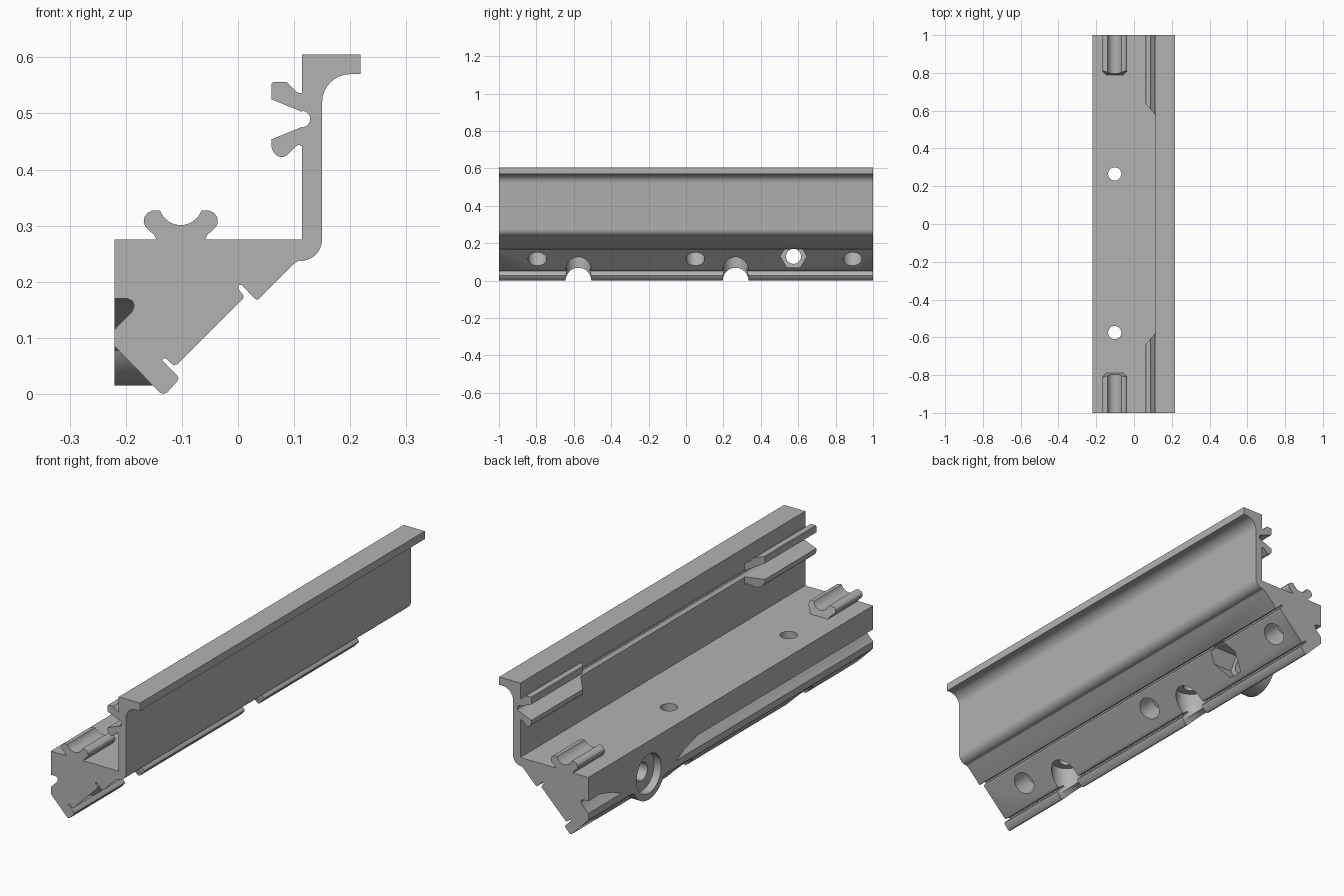
import bpy, bmesh
from math import sin, cos, pi, radians, sqrt
from mathutils import Matrix, Vector

if "Cube" in bpy.data.objects:
    bpy.data.objects.remove(bpy.data.objects["Cube"], do_unlink=True)

grey = bpy.data.materials.new("plain grey")
grey.use_nodes = True
grey.diffuse_color = (0.45, 0.45, 0.45, 1)
grey.node_tree.nodes["Principled BSDF"].inputs["Base Color"].default_value = grey.diffuse_color


def arc(cx, cy, r, a0, a1, n=8):
    return [(cx + r * cos(radians(a0 + (a1 - a0) * i / n)),
             cy + r * sin(radians(a0 + (a1 - a0) * i / n))) for i in range(n + 1)]


def circle(cx, cy, r, n=32):
    return arc(cx, cy, r, 0, 360, n)[:-1]


def prism(name, pts, start, end, axis="Y", matrix=None):
    """Extrude a closed outline along an axis; start and end may depend on (u, v)."""
    place = {"X": lambda u, v, t: (t, u, v),
             "Y": lambda u, v, t: (u, t, v),
             "Z": lambda u, v, t: (u, v, t)}[axis]
    at = lambda f, u, v: f(u, v) if callable(f) else f
    bm = bmesh.new()
    a = [bm.verts.new(place(u, v, at(start, u, v))) for u, v in pts]
    b = [bm.verts.new(place(u, v, at(end, u, v))) for u, v in pts]
    bm.faces.new(a)
    bm.faces.new(b[::-1])
    n = len(pts)
    for i in range(n):
        j = (i + 1) % n
        bm.faces.new((a[j], a[i], b[i], b[j]))
    bmesh.ops.recalc_face_normals(bm, faces=bm.faces)
    if matrix:
        bm.transform(matrix)
    mesh = bpy.data.meshes.new(name)
    bm.to_mesh(mesh)
    bm.free()
    mesh.materials.append(grey)
    obj = bpy.data.objects.new(name, mesh)
    bpy.context.collection.objects.link(obj)
    return obj


def activate(obj):
    bpy.ops.object.select_all(action="DESELECT")
    obj.select_set(True)
    bpy.context.view_layer.objects.active = obj


def combine(target, other, operation):
    mod = target.modifiers.new("shape", "BOOLEAN")
    mod.operation, mod.object, mod.solver = operation, other, "EXACT"
    activate(target)
    bpy.ops.object.modifier_apply(modifier=mod.name)
    bpy.data.objects.remove(other, do_unlink=True)


# Main rail: constant section along the whole length
section = [(-.22, .275), (-.22, .17), (-.197, .17), (-.188, .166), (-.185, .158),
           (-.188, .148), (-.22, .115), (-.22, .085),
           # foot with its slot
           (-.14, .003), (-.133, 0), (-.126, .003), (-.108, .023), (-.106, .028),
           (-.108, .033), (-.13, .055), (-.135, .059), (-.133, .064), (-.128, .063),
           (-.115, .051), (-.108, .053),
           # sloping underside with its slot
           (.009, .17), (.01, .175), (.001, .187), (.001, .194), (.007, .194),
           (.03, .17), (.034, .168), (.038, .17), (.1, .232)]
section += arc(.111, .276, .039, -95, 0)
# flange web and top lip
section += arc(.2, .52, .05, 180, 90)
section += [(.218, .57), (.218, .605), (.114, .605)]
section += [(.114, .506), (.124, .501), (.128, .495), (.128, .485),
            (.124, .479), (.114, .474), (.114, .275)]
rail = prism("rail", section, -1, 1)

# Round boss with flared shoulders, closing the side groove
BY, BZ = .575, .13
shoulder = [(-.35, .172), (-.25, .142), (-.19, .115), (-.14, .09)]
boss_outline = [(BY + u, v) for u, v in shoulder]
boss_outline += arc(BY, BZ, .115, 207, 333, 24)
boss_outline += [(BY - u, v) for u, v in shoulder[::-1]]
boss_outline += [(BY + .35, .19), (BY - .35, .19)]
combine(rail, prism("boss", boss_outline, -.22, -.135, "X"), "UNION")

# Cross bolt: round recess, through hole and hexagonal pocket
for outline, x0, x1 in ((circle(BY, BZ, .087, 40), -.3, -.185),
                        (circle(BY, BZ, .04), -.3, .2),
                        (circle(BY, BZ, .07, 6), -.125, .008)):
    combine(rail, prism("bolt_cut", outline, x0, x1, "X"), "DIFFERENCE")

# Vertical screw holes with wide bores from below
for y in (-.575, .265):
    combine(rail, prism("screw_cut", circle(-.102, y, .035), -.1, .4, "Z"), "DIFFERENCE")
    combine(rail, prism("bore_cut", circle(-.102, y, .067), -.1, .15, "Z"), "DIFFERENCE")
    combine(rail, prism("side_cut", circle(y, 0, .069), -.26, -.1, "X"), "DIFFERENCE")

# Blind holes square to the sloping underside
for y in (-.795, .05, .89):
    turn = Matrix.Translation((-.045, y, .115)) @ Matrix.Rotation(radians(45), 4, "Y")
    combine(rail, prism("blind_cut", circle(0, 0, .05), -.1, .1, "X", turn), "DIFFERENCE")

# Snap clips at both ends: a saddle on the ledge and two fins on the web
CX = -.102
half = [(-.047, .27), (-.043, .275), (-.047, .283), (-.063, .298), (-.066, .306),
        (-.065, .315), (-.059, .323), (-.05, .327), (-.037, .327)]
saddle = [(CX + u, v) for u, v in half]
saddle += arc(CX, .34, .039, 205, 335, 12)
saddle += [(CX - u, v) for u, v in half[::-1]]
upper_fin = [(.116, .537), (.109, .536), (.104, .539), (.087, .556), (.063, .556),
             (.06, .553), (.06, .525), (.114, .503), (.116, .506)]
lower_fin = [(.116, .474), (.114, .476), (.06, .454), (.06, .44), (.063, .431),
             (.07, .424), (.079, .422), (.087, .425), (.104, .442), (.109, .444), (.116, .441)]


def saddle_end(u, v):
    return .788 + max(0, abs(u - CX) - .045) * .6 + (v - .275) * .3


def fin_end(u, v):
    return .575 + (.114 - u) * 1.2


parts = [rail]
for side, label in ((-1, "front"), (1, "back")):
    for name, outline, end in (("saddle_clip", saddle, saddle_end),
                               ("upper_fin", upper_fin, fin_end),
                               ("lower_fin", lower_fin, fin_end)):
        parts.append(prism(f"{label}_{name}", outline,
                           lambda u, v: side * end(u, v), side))

# Smooth rounds, crisp edges
for obj in parts:
    activate(obj)
    bpy.ops.object.shade_smooth_by_angle(angle=radians(30))
